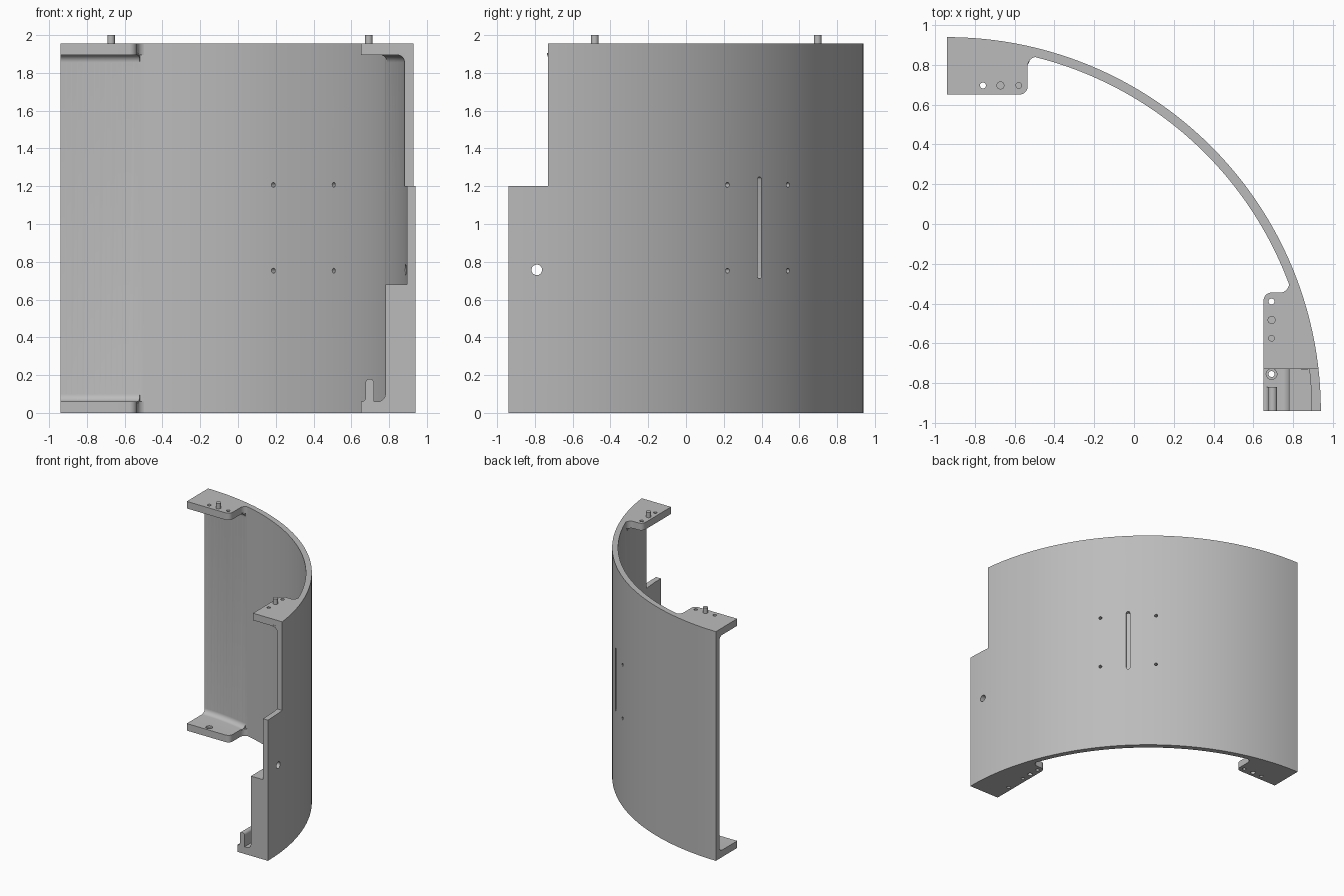
import bpy, bmesh
from math import sin, cos, asin, pi, radians
from mathutils import Matrix, Vector

old = bpy.data.objects.get("Cube")
if old:
    bpy.data.objects.remove(old, do_unlink=True)

grey = bpy.data.materials.new("plain grey")
grey.use_nodes = True
grey.diffuse_color = (0.5, 0.5, 0.5, 1)
grey.node_tree.nodes["Principled BSDF"].inputs["Base Color"].default_value = (0.5, 0.5, 0.5, 1)

C = -0.94                      # centre of the quarter circle in x and y
R_OUT, R_IN = 1.88, 1.834
TOP, FLANGE = 1.955, 0.06
EDGE = 0.652                   # inner edge of the flanges
STEP_Y = -0.73                 # front end of the upper wall


def finish(name, bm):
    bmesh.ops.recalc_face_normals(bm, faces=bm.faces)
    mesh = bpy.data.meshes.new(name)
    bm.to_mesh(mesh)
    bm.free()
    mesh.materials.append(grey)
    ob = bpy.data.objects.new(name, mesh)
    bpy.context.collection.objects.link(ob)
    return ob


def prism(name, pts, a, b, axis="z"):
    """Extrude a 2D outline from a to b; axis y takes (x, z) outlines."""
    bm = bmesh.new()
    place = (lambda p, h: (p[0], p[1], h)) if axis == "z" else (lambda p, h: (p[0], h, p[1]))
    low = [bm.verts.new(place(p, a)) for p in pts]
    high = [bm.verts.new(place(p, b)) for p in pts]
    bm.faces.new(low)
    bm.faces.new(high)
    for i in range(len(pts)):
        j = (i + 1) % len(pts)
        bm.faces.new((low[i], low[j], high[j], high[i]))
    return finish(name, bm)


def box(name, lo, hi):
    return prism(name, [(lo[0], lo[1]), (hi[0], lo[1]), (hi[0], hi[1]), (lo[0], hi[1])], lo[2], hi[2])


def rod(name, centre, direction, radius, length, sides=24):
    bm = bmesh.new()
    turn = Vector(direction).to_track_quat("Z", "Y").to_matrix().to_4x4()
    bmesh.ops.create_cone(bm, cap_ends=True, segments=sides, radius1=radius, radius2=radius,
                          depth=length, matrix=Matrix.Translation(centre) @ turn)
    return finish(name, bm)


def arc(cx, cy, r, start, end, n=8):
    angles = [radians(start + (end - start) * i / n) for i in range(n + 1)]
    return [(cx + r * cos(t), cy + r * sin(t)) for t in angles]


def combine(target, tool, operation):
    mod = target.modifiers.new(operation, "BOOLEAN")
    mod.operation, mod.solver, mod.object = operation, "EXACT", tool
    bpy.context.view_layer.objects.active = target
    bpy.ops.object.modifier_apply(modifier=mod.name)
    bpy.data.objects.remove(tool, do_unlink=True)


def flange(name, start, end, blend, z, swap):
    """Mounting flange: rounded corner at its end, blended into the wall."""
    r, f, mid = 0.04, 0.045, 1.86
    a0, a1 = (asin((s - C) / mid) for s in (end + f, start))
    pts = [(start, EDGE)] + arc(end - r, EDGE + r, r, -90, 0)
    pts += arc(end + f, blend - f, f, 180, 90)
    pts += [(C + mid * sin(a0 + (a1 - a0) * i / 16), C + mid * cos(a0 + (a1 - a0) * i / 16)) for i in range(17)]
    return prism(name, [(t, s) for s, t in pts] if swap else pts, z, z + FLANGE)


def wall_fillet(name, start, end, top, swap):
    """Concave fillet between flange and curved wall, swept round the centre."""
    r = 0.04
    profile = [(1.86, 0.05), (R_IN - r, 0.05)] + arc(R_IN - r, FLANGE + r, r, -90, 0) + [(1.86, FLANGE + r)]
    bm, rings, n = bmesh.new(), [], 20
    a0, a1 = asin((start - C) / R_IN), asin((end - C) / R_IN)
    for i in range(n + 1):
        a = a0 + (a1 - a0) * i / n
        ring = []
        for rad, z in profile:
            s, t = C + rad * sin(a), C + rad * cos(a)
            ring.append(bm.verts.new((t if swap else s, s if swap else t, TOP - z if top else z)))
        rings.append(ring)
    for p, q in zip(rings, rings[1:]):
        for i in range(len(profile)):
            j = (i + 1) % len(profile)
            bm.faces.new((p[i], p[j], q[j], q[i]))
    bm.faces.new(rings[0])
    bm.faces.new(rings[-1])
    return finish(name, bm)


# Quarter-round wall, with its upper front corner cut back
panel = prism("curved_panel", arc(C, C, R_OUT, 0, 90, 96) + arc(C, C, R_IN, 90, 0, 96), 0, TOP)
combine(panel, box("corner_cut", (0.5, -1.2, 1.2), (1.2, STEP_Y, 2.2)), "DIFFERENCE")

# Flanges and their fillets
top_z = TOP - FLANGE
solids = [
    flange("left_top_flange", C, -0.535, 0.84, top_z, False),
    flange("left_bottom_flange", C, -0.535, 0.84, 0, False),
    flange("right_top_flange", STEP_Y, -0.345, 0.78, top_z, True),
    flange("right_bottom_flange", C, -0.345, 0.78, 0, True),
    wall_fillet("left_top_fillet", C, -0.52, True, False),
    wall_fillet("left_bottom_fillet", C, -0.52, False, False),
    wall_fillet("right_top_fillet", STEP_Y, -0.33, True, True),
]

# Thickened lower front edge, running back until it meets the wall
rim = [(0.78, C)] + [(C + 1.86 * cos(a), C + 1.86 * sin(a)) for a in [asin(0.66 / 1.86) * i / 24 for i in range(25)]]
solids.append(prism("edge_block", rim + [(0.78, -0.29)], 0, 0.68))
solids.append(prism("block_fillet", [(0.8, 0.04), (0.74, 0.04)] + arc(0.74, 0.1, 0.04, -90, 0) + [(0.8, 0.1)],
                    C, -0.345, "y"))

# Small round-topped rib on the front of the bottom flange
rib = [(0.655, 0.04), (0.655, 0.06)] + arc(0.655, 0.08, 0.02, -90, 0, 4)
rib += arc(0.6975, 0.1575, 0.0225, 180, 0, 10) + [(0.72, 0.04)]
solids.append(prism("rib", rib, C, -0.82, "y"))
for solid in solids:
    combine(panel, solid, "UNION")

# Screw, pin and dowel holes in the flanges
up = (0, 0, 1)
cuts = []
for x, y in ((-0.76, 0.697), (0.692, -0.39)):
    cuts.append(rod("screw_hole", (x, y, 1), up, 0.015, 2.4))
    cuts.append(rod("counterbore", (x, y, 0.065), up, 0.027, 0.05))
cuts.append(rod("front_screw_hole", (0.692, -0.755, 0), up, 0.015, 0.3))
cuts.append(rod("front_counterbore", (0.692, -0.755, 0.065), up, 0.027, 0.05))
for x, y in ((-0.58, 0.697), (0.692, -0.575)):
    for z in (0, TOP):
        cuts.append(rod("dowel_hole", (x, y, z), up, 0.014, 0.08))
pins = ((-0.672, 0.697), (0.692, -0.483))
for x, y in pins:
    cuts.append(rod("pin_socket", (x, y, 0), up, 0.02, 0.09))

# Four holes through the wall, and the latch hole near the front edge
for x, y in ((0.2, 0.52), (0.52, 0.2)):
    for z in (0.753, 1.207):
        cuts.append(rod("wall_hole", (x, y, z), (1, 1, 0), 0.013, 0.2, 16))
cuts.append(rod("latch_hole", (0.92, -0.79, 0.757), (1, 0, 0), 0.028, 0.2))

# Upright groove outside
groove = prism("groove", arc(0, 1.235, 0.015, 0, 180) + arc(0, 0.725, 0.015, 180, 360), -0.03, 0.05, "y")
groove.data.transform(Matrix.Translation((C + R_OUT * cos(pi / 4), C + R_OUT * sin(pi / 4), 0))
                      @ Matrix.Rotation(-pi / 4, 4, "Z"))
cuts.append(groove)
for cut in cuts:
    combine(panel, cut, "DIFFERENCE")

# Locating pins on top
parts = [panel]
for name, (x, y) in zip(("left_pin", "right_pin"), pins):
    parts.append(rod(name, (x, y, 1.96), up, 0.02, 0.08))

for ob in parts:
    bpy.ops.object.select_all(action="DESELECT")
    ob.select_set(True)
    bpy.context.view_layer.objects.active = ob
    bpy.ops.object.shade_smooth_by_angle(angle=radians(30))
